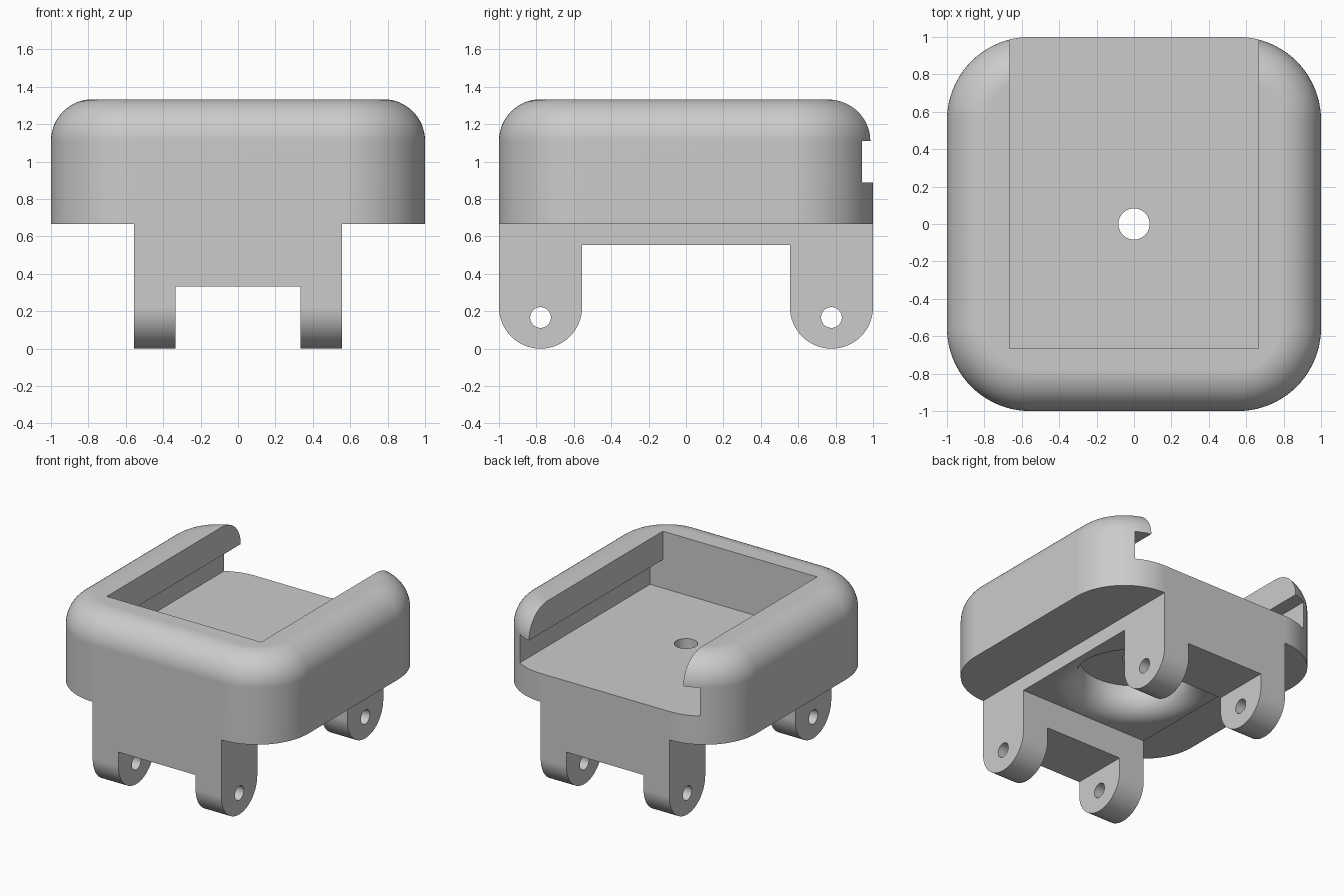
import bpy, bmesh, math
from mathutils import Vector

if "Cube" in bpy.data.objects:
    bpy.data.objects.remove(bpy.data.objects["Cube"], do_unlink=True)

U = 1 / 9  # design module: the model is 18 modules wide

grey = bpy.data.materials.new("light grey")
grey.use_nodes = True
grey.diffuse_color = (0.6, 0.6, 0.6, 1)
grey.node_tree.nodes["Principled BSDF"].inputs["Base Color"].default_value = grey.diffuse_color


def arc(cx, cy, r, start, end, steps):
    angles = [math.radians(start + (end - start) * i / steps) for i in range(steps + 1)]
    return [(cx + r * math.cos(a), cy + r * math.sin(a)) for a in angles]


def loft(name, rings):
    """Closed solid skinned through rings of equal point count."""
    bm = bmesh.new()
    loops = [[bm.verts.new(p) for p in ring] for ring in rings]
    n = len(loops[0])
    for a, b in zip(loops, loops[1:]):
        for i in range(n):
            j = (i + 1) % n
            bm.faces.new((a[i], a[j], b[j], b[i]))
    bm.faces.new(loops[0][::-1])
    bm.faces.new(loops[-1])
    bmesh.ops.recalc_face_normals(bm, faces=bm.faces)
    mesh = bpy.data.meshes.new(name)
    bm.to_mesh(mesh)
    bm.free()
    mesh.materials.append(grey)
    obj = bpy.data.objects.new(name, mesh)
    bpy.context.collection.objects.link(obj)
    return obj


def x_prism(name, outline, x0, x1):
    return loft(name, [[(x, y, z) for y, z in outline] for x in (x0, x1)])


def box(name, x0, x1, y0, y1, z0, z1):
    return x_prism(name, [(y0, z0), (y1, z0), (y1, z1), (y0, z1)], x0, x1)


def lathe(name, profile, steps):
    return loft(name, [[(x, y, z) for x, y in arc(0, 0, r, 0, 360, steps)[:-1]]
                       for r, z in profile])


def combine(target, tool, operation):
    mod = target.modifiers.new("combine", 'BOOLEAN')
    mod.operation, mod.solver, mod.object = operation, 'EXACT', tool
    graph = bpy.context.evaluated_depsgraph_get()
    mesh = bpy.data.meshes.new_from_object(target.evaluated_get(graph))
    target.modifiers.clear()
    target.data = mesh
    bpy.data.objects.remove(tool, do_unlink=True)


# Rounded body: plan corners of 4 modules, top edge rounded by 2
def plan_ring(inset, z):
    c, pts = 5 * U, []
    for k, (sx, sy) in enumerate([(1, 1), (-1, 1), (-1, -1), (1, -1)]):
        pts += arc(sx * c, sy * c, 1 - c - inset, 90 * k, 90 * k + 90, 20)
    return [(x, y, z) for x, y in pts]


fillet = arc(0, 10 * U, 2 * U, 0, 90, 16)
body = loft("housing", [plan_ring(0, 6 * U)] +
            [plan_ring(2 * U - r, z) for r, z in fillet])

# Base with four rounded legs
outline = [(-1, 6.7 * U)] + arc(-7 * U, 2 * U, 2 * U, 180, 360, 32)
outline += [(-5 * U, 5 * U), (5 * U, 5 * U)]
outline += arc(7 * U, 2 * U, 2 * U, 180, 360, 32) + [(1, 6.7 * U)]
base = x_prism("base", outline, -5 * U, 5 * U)
combine(base, box("leg_gap", -3 * U, 3 * U, -1.2, 1.2, -0.2, 3 * U), 'DIFFERENCE')
for side in (-1, 1):
    hole = x_prism("axle_hole", arc(side * 7 * U, 1.5 * U, U / 2, 0, 360, 32)[:-1], -1, 1)
    combine(base, hole, 'DIFFERENCE')
combine(body, base, 'UNION')

# Open-backed pocket with side grooves under the lips
combine(body, box("pocket", -6 * U, 6 * U, -6 * U, 1.2, 8 * U, 1.5), 'DIFFERENCE')
combine(body, box("groove", -7 * U, 7 * U, -6 * U, 1.2, 8 * U, 10 * U), 'DIFFERENCE')

# Round recess underneath with a rolled mouth, and the centre hole
mouth = arc(5 * U, 6.5 * U, 1.5 * U, 268, 180, 16)
recess = [(mouth[0][0], 4.5 * U)] + mouth + [(3.5 * U, 7 * U)]
combine(body, lathe("recess", recess, 64), 'DIFFERENCE')
combine(body, lathe("centre_hole", [(0.75 * U, 0.5), (0.75 * U, 1.2)], 40), 'DIFFERENCE')

# Smooth curves, crisp edges
bpy.ops.object.select_all(action='DESELECT')
body.select_set(True)
bpy.context.view_layer.objects.active = body
bpy.ops.object.shade_smooth_by_angle(angle=math.radians(25))
weighted = body.modifiers.new("clean_shading", 'WEIGHTED_NORMAL')
weighted.keep_sharp = True
